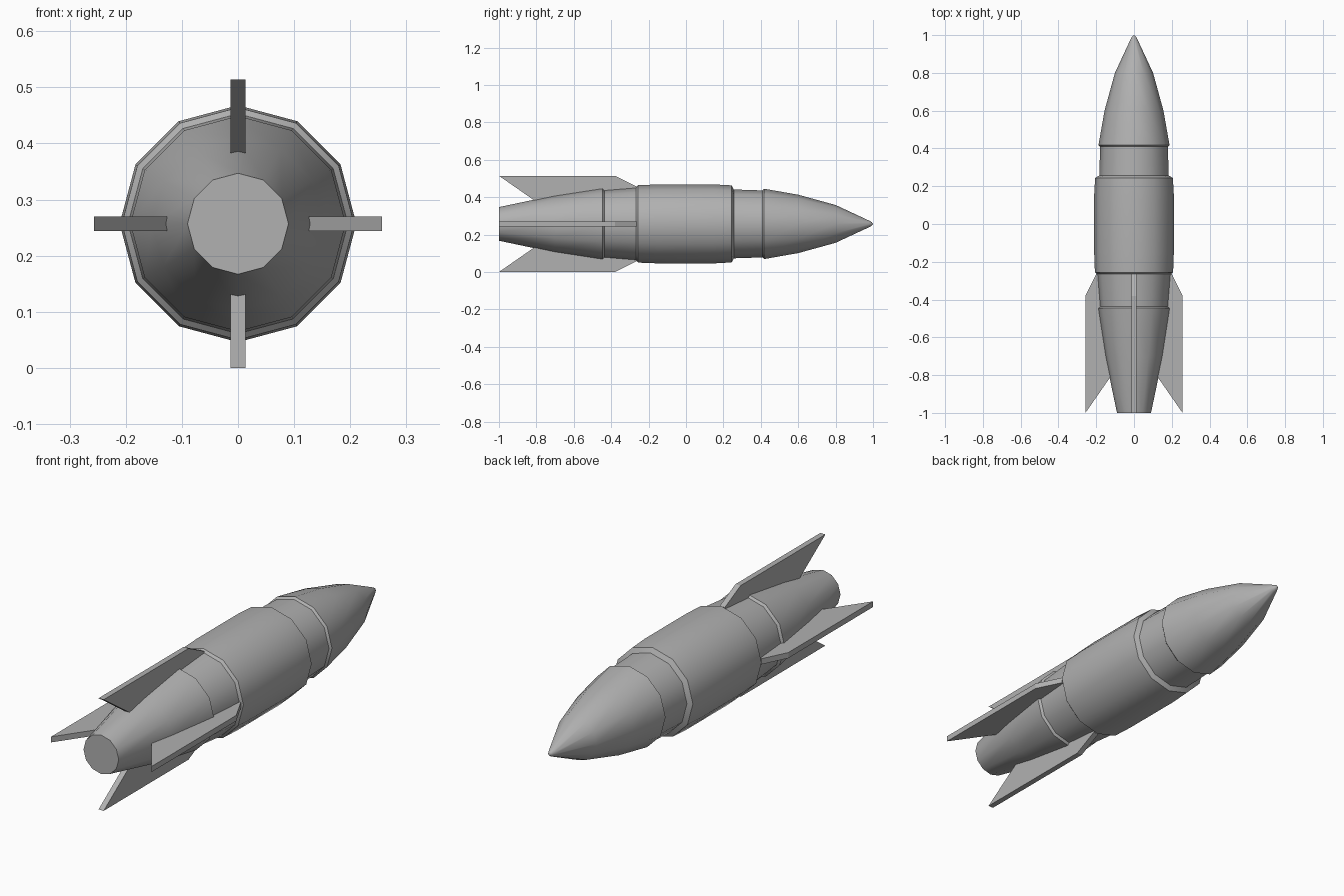
import bpy, bmesh, math

if "Cube" in bpy.data.objects:
    bpy.data.objects.remove(bpy.data.objects["Cube"])

CZ = 0.257   # height of the rocket axis
SIDES = 12

# Dark grey finish
grey = bpy.data.materials.new("dark_grey")
grey.diffuse_color = (0.44, 0.44, 0.44, 1)
grey.use_nodes = True
grey.node_tree.nodes["Principled BSDF"].inputs["Base Color"].default_value = grey.diffuse_color


def finish(name, bm, smooth):
    bmesh.ops.recalc_face_normals(bm, faces=bm.faces)
    me = bpy.data.meshes.new(name)
    bm.to_mesh(me)
    bm.free()
    me.materials.append(grey)
    ob = bpy.data.objects.new(name, me)
    bpy.context.collection.objects.link(ob)
    if smooth:
        bpy.ops.object.select_all(action='DESELECT')
        ob.select_set(True)
        bpy.context.view_layer.objects.active = ob
        bpy.ops.object.shade_smooth_by_angle(angle=math.radians(32))
    return ob


def lathe(name, profile):
    """Turn (y, radius) points around the long axis; radius 0 closes an end."""
    bm = bmesh.new()
    rings = []
    for y, r in profile:
        if r == 0:
            rings.append([bm.verts.new((0, y, CZ))] * SIDES)
        else:
            rings.append([bm.verts.new((r * math.cos(a), y, CZ + r * math.sin(a)))
                          for a in (2 * math.pi * k / SIDES for k in range(SIDES))])
    for lo, hi in zip(rings, rings[1:]):
        for k in range(SIDES):
            n = (k + 1) % SIDES
            bm.faces.new(list(dict.fromkeys((lo[k], lo[n], hi[n], hi[k]))))
    return finish(name, bm, True)


# One stepped fuselage: tail cone, rear collar, main body, front collar, nose
lathe("fuselage", [(-1, 0), (-1, 0.09), (-0.7, 0.153), (-0.446, 0.192), (-0.437, 0.182),
                   (-0.266, 0.196), (-0.256, 0.207), (-0.15, 0.211), (0.15, 0.211),
                   (0.244, 0.206), (0.256, 0.184), (0.409, 0.179), (0.418, 0.188),
                   (0.6, 0.156), (0.8, 0.101), (0.978, 0.018), (0.993, 0.01), (1, 0)])

# Four swept tail fins, outline in (y, distance from axis)
OUTLINE = [(-1, 0.257), (-0.38, 0.257), (-0.265, 0.2), (-0.265, 0.18),
           (-0.44, 0.165), (-0.8, 0.118)]
HALF = 0.013
for i, name in enumerate(("right_fin", "top_fin", "left_fin", "bottom_fin")):
    c, s = round(math.cos(i * math.pi / 2)), round(math.sin(i * math.pi / 2))
    bm = bmesh.new()
    a, b = [[bm.verts.new((r * c - t * s, y, CZ + r * s + t * c)) for y, r in OUTLINE]
            for t in (-HALF, HALF)]
    bm.faces.new(a)
    bm.faces.new(b[::-1])
    for k in range(len(a)):
        n = (k + 1) % len(a)
        bm.faces.new((a[k], b[k], b[n], a[n]))
    finish(name, bm, False)
